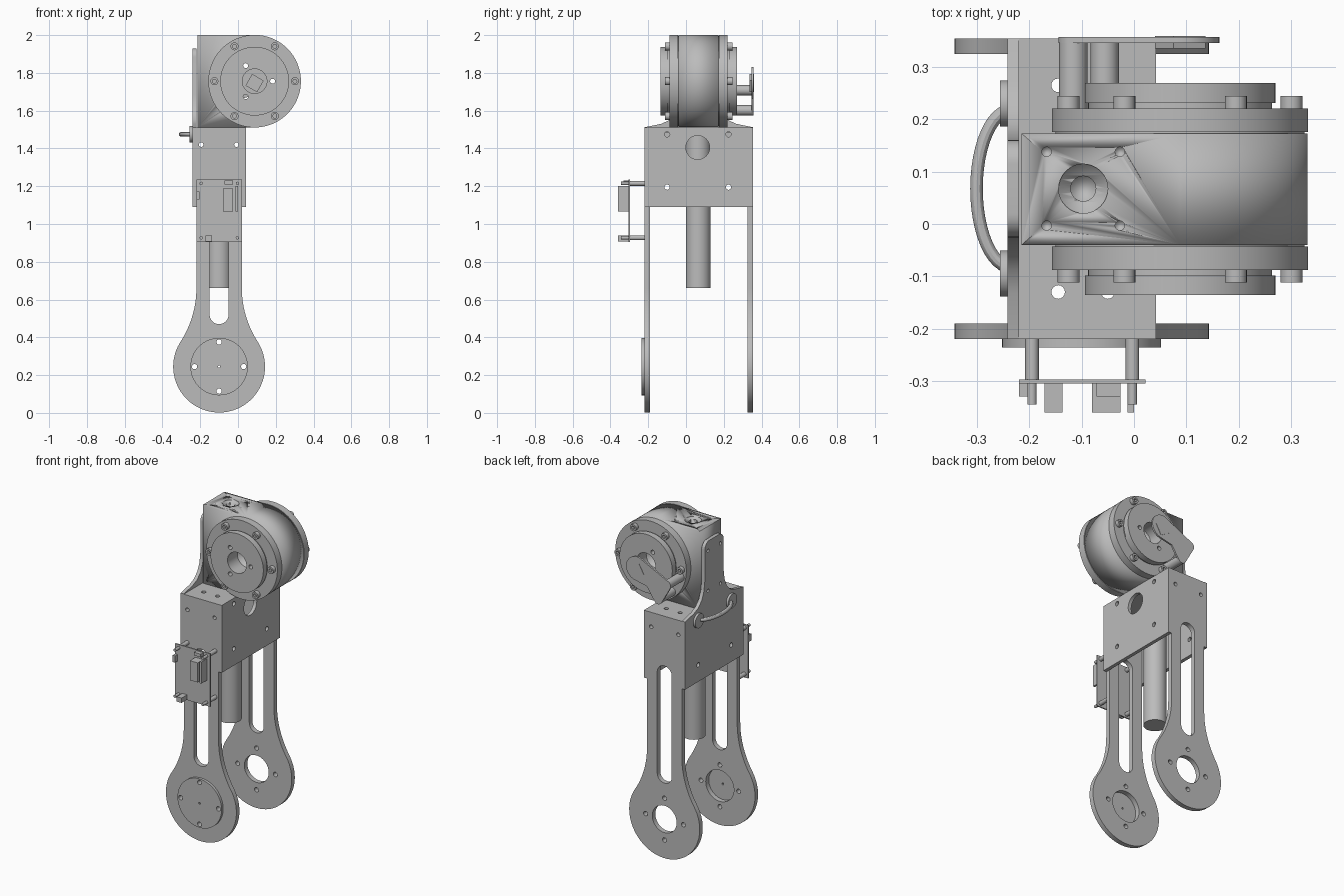
import bpy
from math import sin, cos, pi, sqrt, atan2, radians
from mathutils import Matrix

cube = bpy.data.objects.get("Cube")
if cube:
    bpy.data.objects.remove(cube)

grey = bpy.data.materials.new("machined_grey")
grey.use_nodes = True
colour = (0.5, 0.5, 0.5, 1)
grey.diffuse_color = colour
grey.node_tree.nodes["Principled BSDF"].inputs["Base Color"].default_value = colour

# Local x, y, z sent to world directions, for extruding along each axis
FRAMES = {
    "X": Matrix(((0, 0, 1), (1, 0, 0), (0, 1, 0))),
    "Y": Matrix(((1, 0, 0), (0, 0, -1), (0, 1, 0))),
    "Z": Matrix.Identity(3),
}


def arc(cx, cy, r, a, b, n=24):
    return [(cx + r * cos(a + (b - a) * i / n), cy + r * sin(a + (b - a) * i / n))
            for i in range(n + 1)]


def circle(cx, cy, r, n=48):
    return arc(cx, cy, r, 0, 2 * pi, n)[:-1]


def rect(x0, x1, y0, y1):
    return [(x0, y0), (x1, y0), (x1, y1), (x0, y1)]


def finish(ob, bevel=0):
    """Turn a curve object into a shaded mesh object."""
    bpy.ops.object.select_all(action="DESELECT")
    ob.select_set(True)
    bpy.context.view_layer.objects.active = ob
    bpy.ops.object.convert(target="MESH")
    ob = bpy.context.object
    ob.data.materials.clear()
    ob.data.materials.append(grey)
    bpy.ops.object.shade_smooth_by_angle(angle=radians(30))
    if bevel:
        mod = ob.modifiers.new("edge_bevel", "BEVEL")
        mod.width = bevel
        mod.segments = 2
        mod.limit_method = "ANGLE"
        mod.angle_limit = radians(50)
    return ob


def plate(name, axis, lo, hi, outline, holes=(), bevel=0):
    """Extrude an outline with holes between two positions on an axis."""
    cu = bpy.data.curves.new(name, "CURVE")
    cu.dimensions = "2D"
    cu.fill_mode = "BOTH"
    cu.extrude = (hi - lo) / 2
    for pts in (outline, *holes):
        sp = cu.splines.new("POLY")
        sp.points.add(len(pts) - 1)
        for p, (u, v) in zip(sp.points, pts):
            p.co = (u, v, 0, 1)
        sp.use_cyclic_u = True
    ob = bpy.data.objects.new(name, cu)
    bpy.context.collection.objects.link(ob)
    frame = FRAMES[axis]
    centre = frame @ Matrix.Translation((0, 0, 0)).to_3x3().col[2] * (lo + hi) / 2
    if axis == "Y":
        centre = -centre
    ob.matrix_world = Matrix.Translation(centre) @ frame.to_4x4()
    return finish(ob, bevel)


def tube(name, points, r):
    cu = bpy.data.curves.new(name, "CURVE")
    cu.dimensions = "3D"
    cu.bevel_depth = r
    cu.bevel_resolution = 4
    cu.use_fill_caps = True
    sp = cu.splines.new("POLY")
    sp.points.add(len(points) - 1)
    for p, co in zip(sp.points, points):
        p.co = (*co, 1)
    ob = bpy.data.objects.new(name, cu)
    bpy.context.collection.objects.link(ob)
    return finish(ob)


# Leg plates: round foot, concave fillets, straight neck, long slot
LX, FZ, FR, NECK, FIL = -0.1, 0.245, 0.243, 0.12, 0.53
rise = sqrt((FR + FIL) ** 2 - (NECK + FIL) ** 2)
ang = atan2(rise, NECK + FIL)
right_side = arc(LX + NECK + FIL, FZ + rise, FIL, pi + ang, pi, 16) + [(LX + NECK, 1.51)]
left_side = [(2 * LX - x, z) for x, z in reversed(right_side)]
leg_outline = arc(LX, FZ, FR, -pi - ang, ang, 64)[1:-1]
leg_outline = arc(LX, FZ, FR, pi - ang, 2 * pi + ang, 64)[:-1] + right_side + left_side[:-1]
slot = arc(LX, 0.52, 0.05, pi, 2 * pi) + arc(LX, 1.15, 0.05, 0, pi)
foot_screws = [circle(LX + 0.13 * cos(a), FZ + 0.13 * sin(a), 0.014, 16)
               for a in (0, pi / 2, pi, 3 * pi / 2)]
box_screws = [circle(x, 1.42, 0.012, 16) for x in (-0.195, -0.008)]
for name, lo, hi, bore in (("front_leg", -0.22, -0.19, 0.097), ("back_leg", 0.325, 0.355, 0.084)):
    plate(name, "Y", lo, hi, leg_outline,
          [slot, circle(LX, FZ, bore)] + foot_screws + box_screws)
plate("foot_cover", "Y", -0.236, -0.22, circle(LX, FZ, 0.152, 64),
      foot_screws + [circle(LX, FZ, 0.006, 12)])

# Hollow box: side panels and top plate
MY = 0.0675
side_screws = [circle(y, z, 0.014, 16) for y in (-0.1, 0.225) for z in (1.195, 1.475)]
plate("right_panel", "X", 0.02, 0.042, rect(-0.22, 0.355, 1.09, 1.51),
      side_screws + [circle(0.062, 1.405, 0.063)])
flare = [(0.2875, 1.09), (0.2875, 1.512), (0.2, 1.53), (0.155, 1.55), (0.122, 1.585),
         (0.102, 1.63), (0.093, 1.69)] + arc(0.048, 1.885, 0.045, 0, pi / 2, 8)
bracket = [(MY + d, z) for d, z in flare] + [(MY - d, z) for d, z in reversed(flare)]
bracket_screws = [circle(MY + s * 0.06, z, 0.01, 16) for s in (-1, 1) for z in (1.62, 1.87)]
plate("left_panel_bracket", "X", -0.242, -0.22, bracket, side_screws + bracket_screws)
plate("box_top", "Z", 1.485, 1.51, rect(-0.22, 0.02, -0.19, 0.325),
      [circle(x, y, 0.013, 16) for x in (-0.145, -0.05) for y in (-0.13, 0.265)])
plate("motor", "Z", 0.66, 1.485, circle(LX, 0.065, 0.066))

# Cable loop on the side with two round fittings
for y in (-0.095, 0.23):
    plate("cable_fitting", "X", -0.256, -0.242, circle(y, 1.475, 0.044), bevel=0.005)
tube("cable_loop", [(-0.235 - 0.066 * sin(pi * i / 24), MY - 0.15 * cos(pi * i / 24), 1.475)
                    for i in range(25)], 0.012)

# Actuator housing: square back blending into a drum
DX, DZ, DR = 0.088, 1.756, 0.244
bore = circle(DX, DZ, 0.065)
hub_holes = [circle(DX + 0.095 * cos(a), DZ + 0.095 * sin(a), 0.013, 16)
             for a in (0, 2 * pi / 3, 4 * pi / 3)]
through = [bore] + hub_holes
housing = plate("actuator_housing", "Y", -0.04, 0.173,
                [(-0.215, 2.0), (-0.215, DZ - DR)] + arc(DX, DZ, DR, -pi / 2, pi / 2, 64), through)
recesses = [(-0.097, MY, 0.047, 1.992), (-0.097, MY, 0.024, 1.93)]
recesses += [(x, y, 0.009, 1.95) for x in (-0.167, -0.027) for y in (-0.003, 0.138)]
for x, y, r, depth in recesses:
    cutter = plate("recess_cutter", "Z", depth, 2.05, circle(x, y, r, 32))
    cutter.hide_render = True
    cutter.hide_viewport = True
    mod = housing.modifiers.new("recess", "BOOLEAN")
    mod.object = cutter
    mod.operation = "DIFFERENCE"

# Flanges, hubs and socket bolts on both ends of the drum
for side, face in ((-1, -0.04), (1, 0.173)):
    def layer(name, a, b, outline, holes, bevel=0):
        lo, hi = sorted((face + side * a, face + side * b))
        plate(name, "Y", lo, hi, outline, holes, bevel)
    layer("drum_flange", 0.003, 0.048, circle(DX, DZ, DR + 0.001, 96), through, 0.005)
    layer("flange_gap", 0, 0.003, circle(DX, DZ, DR - 0.006, 96), through)
    layer("hub_neck", 0.048, 0.058, circle(DX, DZ, 0.176, 64), through)
    layer("hub", 0.058, 0.096, circle(DX, DZ, 0.182, 64), through, 0.004)
    for i in range(6):
        bx, bz = DX + 0.213 * cos(i * pi / 3), DZ + 0.213 * sin(i * pi / 3)
        layer("socket_bolt", 0.047, 0.072, circle(bx, bz, 0.021, 24), [circle(bx, bz, 0.011, 6)])

# Sensor arm behind the drum, carried on two posts
posts = ((-0.116, 1.708), (-0.056, 1.602))
arm = (arc(DX, DZ, 0.075, radians(-75), radians(100)) +
       arc(*posts[0], 0.028, radians(100), radians(209), 12) +
       arc(*posts[1], 0.028, radians(209), radians(320), 12) + [(0.02, 1.665)])
plate("sensor_arm", "Y", 0.346, 0.357, arm)
plate("sensor_square", "Y", 0.335, 0.359,
      [(DX + 0.05 * cos(a), DZ - 0.01 + 0.05 * sin(a))
       for a in (radians(15 + 90 * i) for i in range(4))])
for x, z in posts:
    plate("arm_post", "Y", 0.22, 0.346, circle(x, z, 0.027, 32))

# Circuit board on standoffs with its connectors
corners = [(x, z) for x in (-0.195, -0.003) for z in (0.927, 1.215)]
plate("circuit_board", "Y", -0.305, -0.297, rect(-0.22, 0.022, 0.905, 1.235))
for x, z in corners:
    plate("standoff", "Y", -0.297, -0.22, circle(x, z, 0.013, 24))
    plate("standoff_screw", "Y", -0.345, -0.305, circle(x, z, 0.009, 16))
for name, y, box in (("main_connector", -0.36, (-0.08, -0.026, 1.065, 1.187)),
                     ("bottom_connector", -0.36, (-0.171, -0.137, 0.908, 0.938)),
                     ("top_connector", -0.33, (-0.072, -0.026, 1.21, 1.23)),
                     ("side_connector", -0.33, (-0.22, -0.203, 1.13, 1.172)),
                     ("pin_header", -0.36, (-0.012, 0.0, 1.065, 1.2))):
    plate(name, "Y", y, -0.305, rect(*box))
